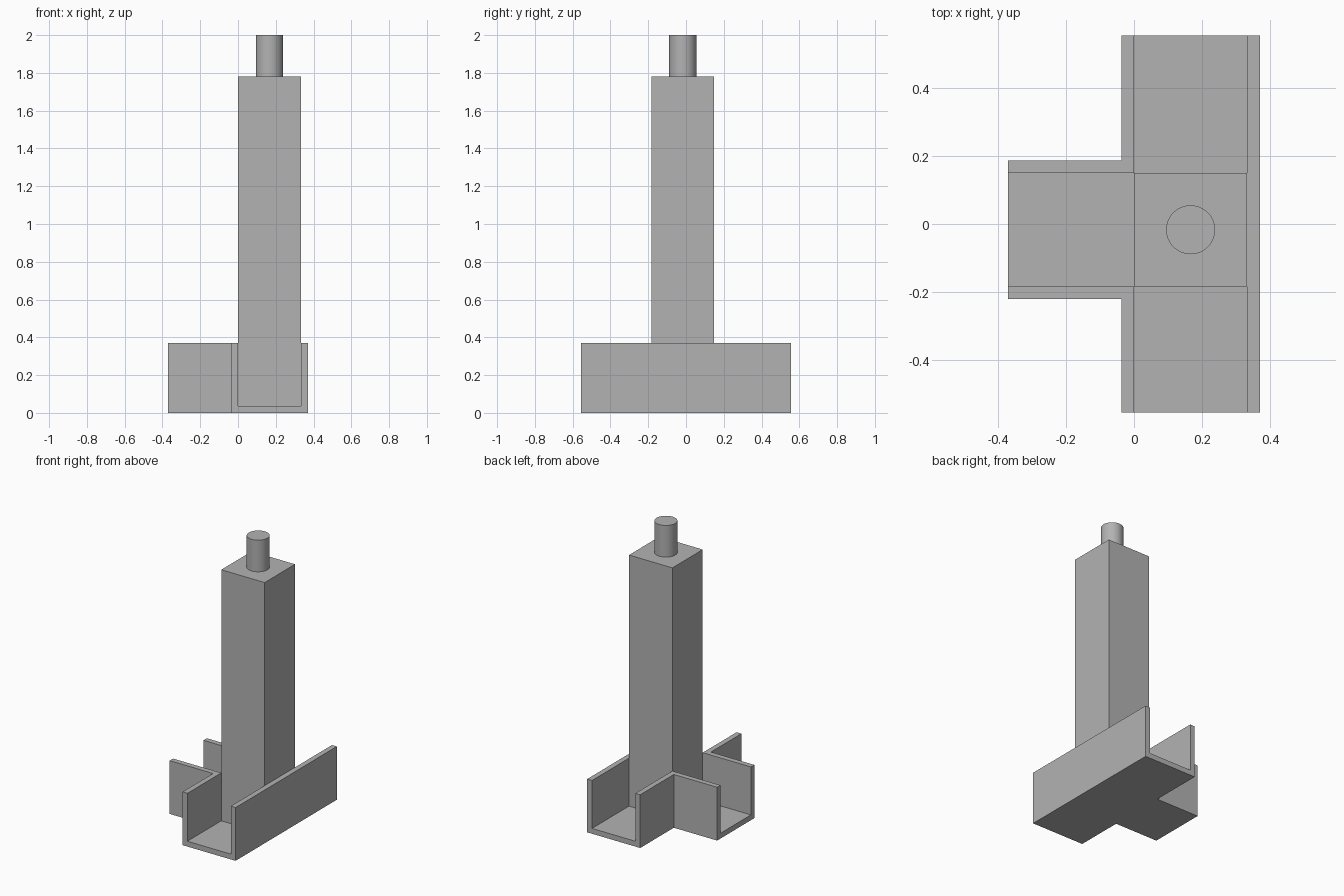
import bpy
import bmesh
import math

cube = bpy.data.objects.get("Cube")
if cube:
    bpy.data.objects.remove(cube, do_unlink=True)

grey = bpy.data.materials.new("plain grey")
grey.use_nodes = True
grey.diffuse_color = (0.45, 0.45, 0.45, 1)
grey.node_tree.nodes["Principled BSDF"].inputs["Base Color"].default_value = grey.diffuse_color

WALL = 0.037      # thickness of channel floor and walls
HEIGHT = 0.37     # channel height
INNER = 0.333     # clear width of the channels
END_X, END_Y = 0.37, 0.555
BRANCH_Y = -0.017  # centre line of the side branch
POST_TOP = 1.78


def prism(name, outline, bottom, top):
    """Extrude a plan outline straight up."""
    bm = bmesh.new()
    face = bm.faces.new([bm.verts.new((x, y, bottom)) for x, y in outline])
    up = bmesh.ops.extrude_face_region(bm, geom=[face])["geom"]
    verts = [v for v in up if isinstance(v, bmesh.types.BMVert)]
    bmesh.ops.translate(bm, verts=verts, vec=(0, 0, top - bottom))
    bmesh.ops.recalc_face_normals(bm, faces=bm.faces)
    mesh = bpy.data.meshes.new(name)
    bm.to_mesh(mesh)
    bm.free()
    mesh.materials.append(grey)
    obj = bpy.data.objects.new(name, mesh)
    bpy.context.collection.objects.link(obj)
    return obj


def tee(x0, x1, half, end_x, end_y):
    """Plan of a straight run along y with a branch towards -x."""
    low, high = BRANCH_Y - half, BRANCH_Y + half
    return [(x0, -end_y), (x1, -end_y), (x1, end_y), (x0, end_y),
            (x0, high), (-end_x, high), (-end_x, low), (x0, low)]


# T-shaped open channel: solid tee hollowed out from above and through its ends
channel = prism("base_channel",
                tee(-WALL, END_X, INNER / 2 + WALL, END_X, END_Y), 0, HEIGHT)
cutter = prism("channel_cutter",
               tee(0, INNER, INNER / 2, END_X + 0.1, END_Y + 0.1), WALL, HEIGHT + 0.1)
cutter.hide_render = True
cut = channel.modifiers.new("hollow", "BOOLEAN")
cut.operation = "DIFFERENCE"
cut.solver = "EXACT"
cut.object = cutter
bpy.context.view_layer.objects.active = channel
bpy.ops.object.modifier_apply(modifier=cut.name)
bpy.data.objects.remove(cutter, do_unlink=True)

# Square post standing on the channel floor
low, high = BRANCH_Y - INNER / 2, BRANCH_Y + INNER / 2
prism("post", [(0, low), (INNER, low), (INNER, high), (0, high)], WALL, POST_TOP)

# Round pin on top of the post
pin_height = 2 - POST_TOP
bpy.ops.mesh.primitive_cylinder_add(
    vertices=48, radius=0.072, depth=pin_height,
    location=(INNER / 2, BRANCH_Y, POST_TOP + pin_height / 2))
pin = bpy.context.object
pin.name = "top_pin"
pin.data.materials.append(grey)
bpy.ops.object.shade_smooth_by_angle(angle=math.radians(30))
